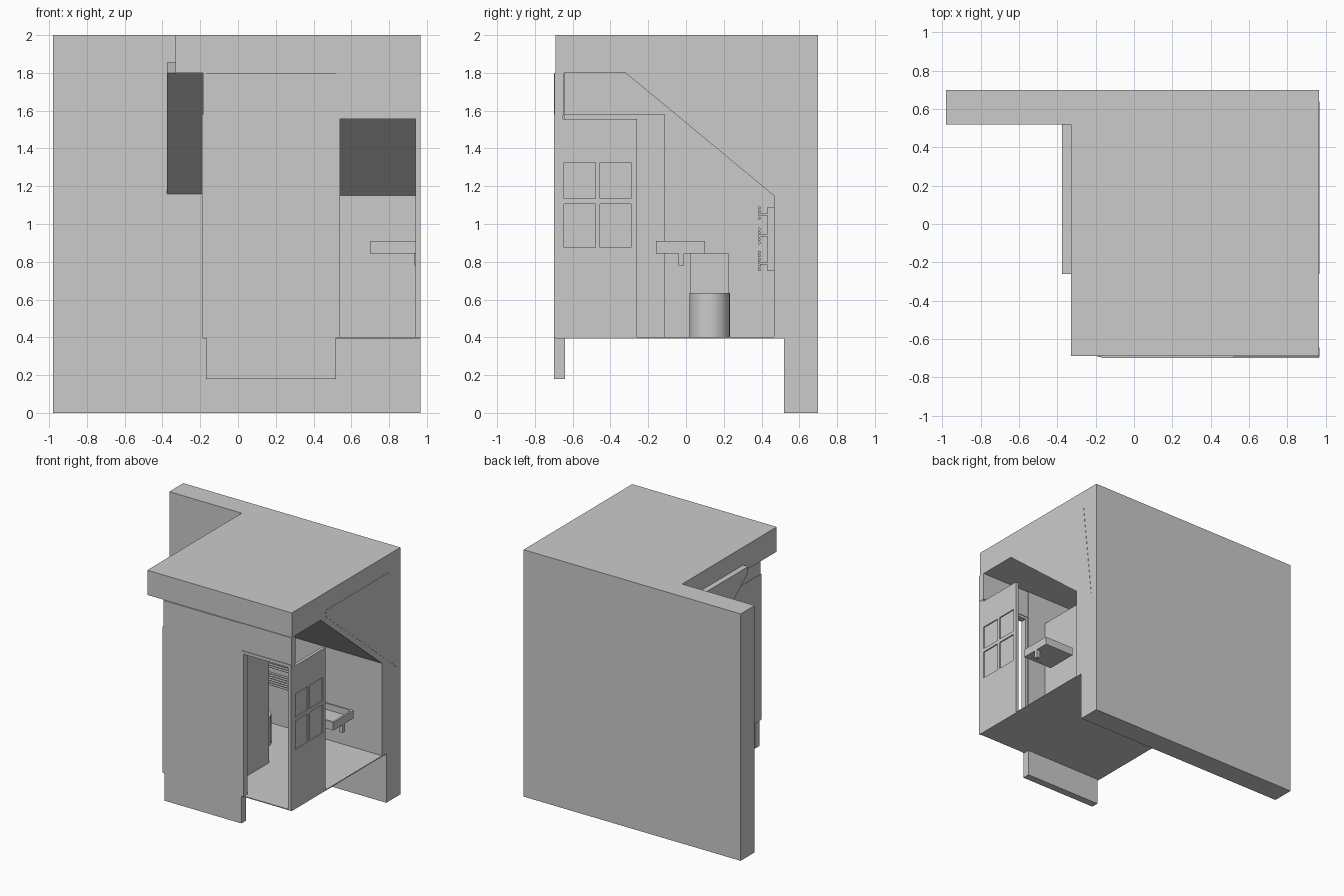
import bpy, math

if "Cube" in bpy.data.objects:
    bpy.data.objects.remove(bpy.data.objects["Cube"])


def mesh(name, verts, faces):
    me = bpy.data.meshes.new(name)
    me.from_pydata(verts, [], faces)
    ob = bpy.data.objects.new(name, me)
    bpy.context.collection.objects.link(ob)
    return ob


def prism(name, profile, x0, x1):
    """Extrude a (y, z) profile along x."""
    n = len(profile)
    verts = [(x, y, z) for x in (x0, x1) for y, z in profile]
    faces = [tuple(range(n))[::-1], tuple(range(n, 2 * n))]
    faces += [(i, (i + 1) % n, n + (i + 1) % n, n + i) for i in range(n)]
    ob = mesh(name, verts, faces)
    import bmesh
    bm = bmesh.new()
    bm.from_mesh(ob.data)
    bmesh.ops.recalc_face_normals(bm, faces=bm.faces)
    bm.to_mesh(ob.data)
    bm.free()
    return ob


def box(name, x0, x1, y0, y1, z0, z1):
    return prism(name, [(y0, z0), (y1, z0), (y1, z1), (y0, z1)], x0, x1)


def cyl(name, loc, r, depth, rot=(0, 0, 0), n=32):
    bpy.ops.mesh.primitive_cylinder_add(vertices=n, radius=r, depth=depth, location=loc, rotation=rot)
    ob = bpy.context.object
    ob.name = name
    bpy.ops.object.shade_smooth_by_angle()
    return ob


# Shell: back wall, roof slab, floor
box("back_wall", -0.98, 0.965, 0.52, 0.70, 0, 2)
box("roof", -0.33, 0.965, -0.69, 0.52, 1.8, 2)
box("floor", -0.185, 0.965, -0.69, 0.52, 0.395, 0.402)

# Sloped ceiling over the room, and the longer wedge behind it
prism("sloped_ceiling", [(-0.32, 1.8), (0.465, 1.15), (0.465, 0.4), (0.52, 0.4), (0.52, 1.8)], -0.185, 0.965)
prism("ceiling_wedge", [(-0.26, 1.855), (-0.25, 1.80), (0.64, 1.06), (0.55, 1.855)], -0.375, 0.967)

# Left wall follows the slope
prism("left_wall", [(-0.69, 0.4), (0.5, 0.4), (0.5, 1.14), (-0.32, 1.8), (-0.69, 1.8)], -0.185, -0.17)

# Front wall, header and door frame
box("front_wall", -0.17, 0.52, -0.70, -0.64, 0.18, 1.8)
box("front_header", -0.18, 0.967, -0.695, -0.645, 1.575, 1.8)
box("door_frame_top", 0.52, 0.965, -0.70, -0.65, 1.555, 1.58)
box("door_frame_left", 0.52, 0.54, -0.70, -0.65, 0.4, 1.56)
box("door_frame_right", 0.94, 0.966, -0.70, -0.67, 0.4, 1.56)

# Shower cubicle
box("shower_cubicle", -0.19, 0.355, -0.695, -0.11, 0.4, 1.58)

# Open door with four recessed panes
dx0, dx1 = 0.94, 0.965
ys = [(-0.67, -0.645), (-0.48, -0.455), (-0.29, -0.26)]
for i, (a, b) in enumerate(ys):
    box(f"door_stile_{i}", dx0, dx1, a, b, 0.875, 1.325)
for i, (a, b) in enumerate([(0.4, 0.875), (1.325, 1.555)]):
    box(f"door_rail_{i}", dx0, dx1, -0.67, -0.26, a, b)
for i, (a, b) in enumerate([(-0.645, -0.48), (-0.455, -0.29)]):
    box(f"door_muntin_{i}", dx0, dx1, a, b, 1.105, 1.135)
    box(f"door_pane_lower_{i}", 0.949, 0.956, a, b, 0.875, 1.105)
    box(f"door_pane_upper_{i}", 0.949, 0.956, a, b, 1.135, 1.325)

# Wash basin with drain
box("basin_bottom", 0.70, 0.965, -0.16, 0.10, 0.845, 0.86)
for i, (a, b) in enumerate([(-0.16, -0.145), (0.085, 0.10)]):
    box(f"basin_side_{i}", 0.70, 0.965, a, b, 0.86, 0.91)
for i, (a, b) in enumerate([(0.70, 0.715), (0.95, 0.965)]):
    box(f"basin_end_{i}", a, b, -0.145, 0.085, 0.86, 0.91)
box("basin_drain", 0.935, 0.965, -0.04, -0.01, 0.78, 0.845)

# Toilet
cyl("toilet_bowl", (0.08, 0.125, 0.518), 0.107, 0.235)
box("toilet_tank", -0.17, -0.01, 0.02, 0.225, 0.4, 0.845)

# Towel radiator: posts and three groups of tubes
rx0, rx1 = -0.12, 0.19
for i, x in enumerate((rx0 + 0.02, rx1 - 0.03)):
    box(f"radiator_post_{i}", x, x + 0.025, 0.432, 0.466, 0.75, 1.09)
    for j, z in enumerate((0.79, 0.94, 1.05)):
        box(f"radiator_arm_{i}_{j}", x, x + 0.025, 0.392, 0.435, z - 0.006, z + 0.006)
for start, count in ((0.758, 6), (0.90, 5), (1.03, 4)):
    for k in range(count):
        cyl("radiator_tube", ((rx0 + rx1) / 2, 0.388, start + 0.0185 * k), 0.008, rx1 - rx0,
            (0, math.pi / 2, 0), 12)
